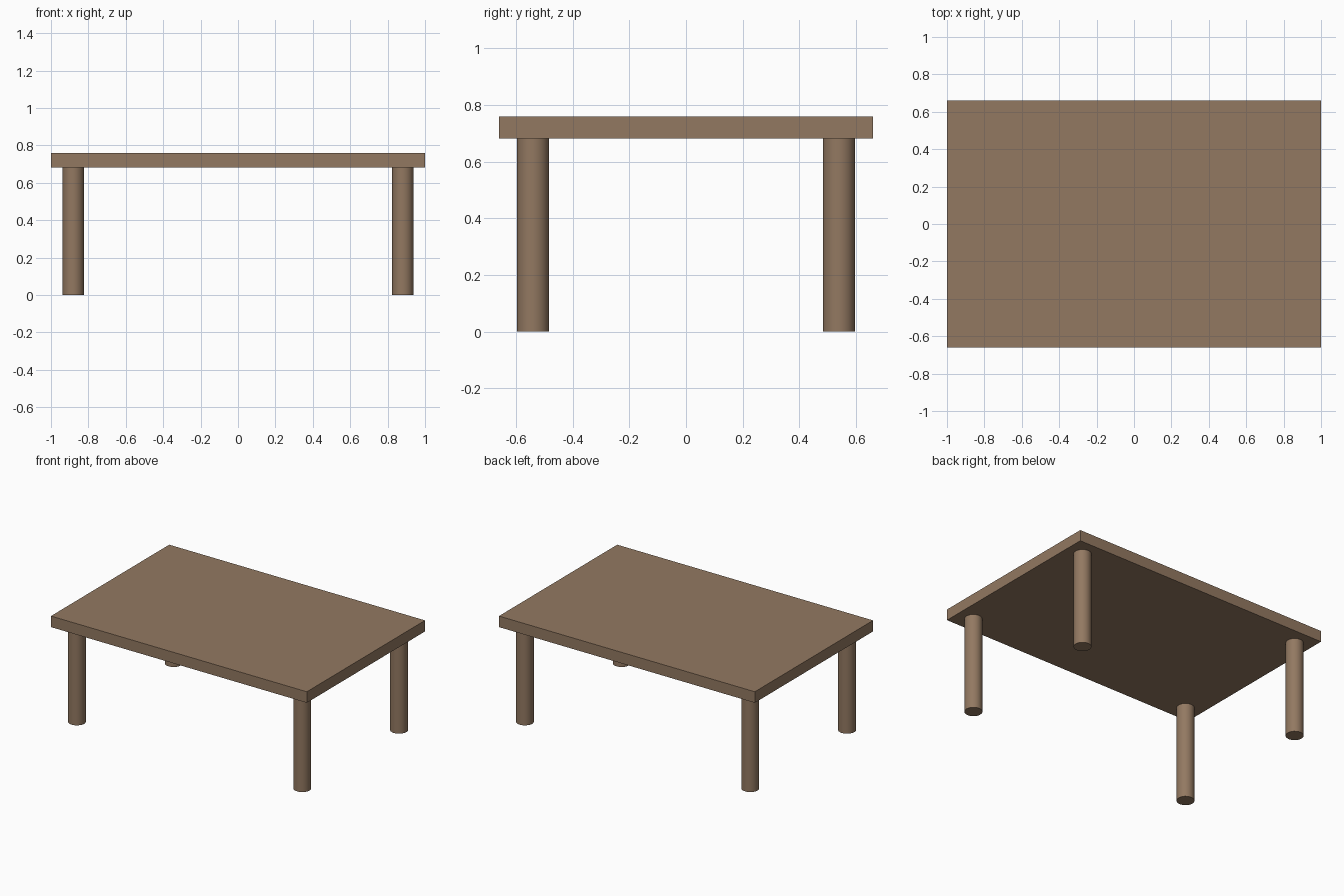
import bpy

if "Cube" in bpy.data.objects:
    bpy.data.objects.remove(bpy.data.objects["Cube"])

TOP_Z, UNDERSIDE_Z = 0.76, 0.682
LEG_X, LEG_Y, LEG_R = 0.881, 0.54, 0.057

wood = bpy.data.materials.new("wood")
wood.diffuse_color = (0.29, 0.19, 0.12, 1)
wood.use_nodes = True
wood.node_tree.nodes["Principled BSDF"].inputs["Base Color"].default_value = wood.diffuse_color


def finish(name):
    obj = bpy.context.object
    obj.name = name
    obj.data.materials.append(wood)
    return obj


# Flat rectangular top
bpy.ops.mesh.primitive_cube_add(size=1, location=(0, 0, (TOP_Z + UNDERSIDE_Z) / 2))
top = finish("tabletop")
top.scale = (2.0, 1.32, TOP_Z - UNDERSIDE_Z)
bpy.ops.object.transform_apply(location=False, rotation=False, scale=True)

# Four round legs, one near each corner
for side, sx in (("left", -1), ("right", 1)):
    for end, sy in (("front", -1), ("back", 1)):
        bpy.ops.mesh.primitive_cylinder_add(
            vertices=32, radius=LEG_R, depth=UNDERSIDE_Z,
            location=(sx * LEG_X, sy * LEG_Y, UNDERSIDE_Z / 2))
        finish(f"{end}_{side}_leg")
        bpy.ops.object.shade_smooth_by_angle()
